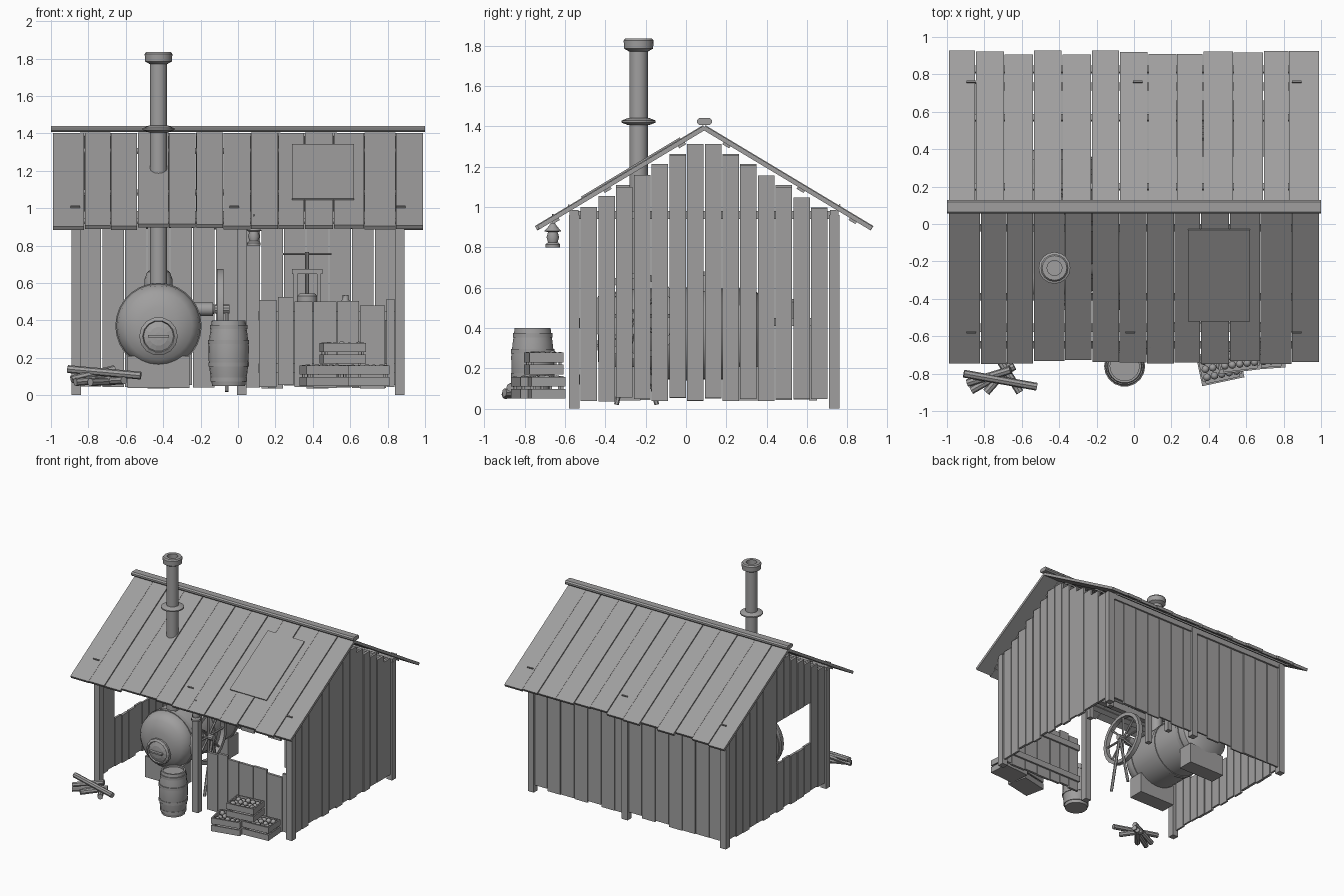
import bpy, bmesh, math, random
from mathutils import Matrix, Vector, Euler

if "Cube" in bpy.data.objects:
    bpy.data.objects.remove(bpy.data.objects["Cube"])

random.seed(4)
grey = bpy.data.materials.new("weathered_grey")
grey.diffuse_color = (0.35, 0.345, 0.345, 1)
grey.use_nodes = True
grey.node_tree.nodes["Principled BSDF"].inputs["Base Color"].default_value = grey.diffuse_color


def finish(name, bm, smooth=False):
    me = bpy.data.meshes.new(name)
    bm.to_mesh(me)
    bm.free()
    me.materials.append(grey)
    ob = bpy.data.objects.new(name, me)
    bpy.context.collection.objects.link(ob)
    if smooth:
        bpy.context.view_layer.objects.active = ob
        ob.select_set(True)
        bpy.ops.object.shade_smooth_by_angle(angle=math.radians(35))
        ob.select_set(False)
    return ob


def box(bm, lo, hi, mat=Matrix()):
    c = [(a + b) / 2 for a, b in zip(lo, hi)]
    s = [b - a for a, b in zip(lo, hi)]
    bmesh.ops.create_cube(bm, size=1, matrix=mat @ Matrix.Translation(c) @ Matrix.Diagonal((*s, 1)))


def rod(bm, a, b, r, n=10):
    a, b = Vector(a), Vector(b)
    d = b - a
    m = Matrix.Translation((a + b) / 2) @ d.to_track_quat('Z', 'Y').to_matrix().to_4x4()
    bmesh.ops.create_cone(bm, cap_ends=True, segments=n, radius1=r, radius2=r, depth=d.length, matrix=m)


def lathe(bm, profile, n, mat=Matrix()):
    """Turn (radius, height) points around local z."""
    rings = []
    for r, z in profile:
        rings.append([bm.verts.new(mat @ Vector((r * math.cos(t), r * math.sin(t), z)))
                      for t in (2 * math.pi * i / n for i in range(n))])
    for p, q in zip(rings, rings[1:]):
        for i in range(n):
            bm.faces.new((p[i], p[(i + 1) % n], q[(i + 1) % n], q[i]))
    bm.faces.new(rings[0][::-1])
    bm.faces.new(rings[-1])


RY, RZ, SLOPE = 0.09, 1.395, 0.6
def under_roof(y):
    return RZ - 0.025 - SLOPE * abs(y - RY)


# Posts and top beams
bm = bmesh.new()
for y in (-0.555, 0.735):
    for x in (-0.865, 0.02, 0.865):
        box(bm, (x - .026, y - .026, 0), (x + .026, y + .026, 0.96))
    box(bm, (-0.89, y - .022, 0.93), (0.89, y + .022, 0.985))
finish("posts_and_beams", bm)
bm = bmesh.new()
for x in (-0.845, 0.845):
    box(bm, (x - .015, -0.555, 0.94), (x + .015, 0.735, 0.98))
finish("tie_beams", bm)

# Side walls: stepped gable boards, the left one with an opening
for name, x, opening in (("right_wall", 0.872, False), ("left_wall", -0.872, True)):
    bm = bmesh.new()
    n, y0, w = 14, -0.525, 1.23 / 14
    for i in range(n):
        a, b = y0 + i * w + .003, y0 + (i + 1) * w - .003
        top = min(under_roof(a), under_roof(b)) - random.uniform(0, .01)
        low = random.uniform(.035, .06)
        t = random.uniform(.007, .011)
        spans = [(low, top)]
        if opening and -0.38 < (a + b) / 2 < 0.13:
            spans = [(low, .44 + random.uniform(-.015, .015)), (.77, top)]
        for z0, z1 in spans:
            box(bm, (x - t, a, z0), (x + t, b, z1))
    finish(name, bm)

# Back wall boards
bm = bmesh.new()
n, w = 14, 1.7 / 14
for i in range(n):
    a = -0.85 + i * w
    t = random.uniform(.006, .011)
    box(bm, (a + .003, .735 - t, random.uniform(.035, .06)), (a + w - .003, .735 + t, .985))
finish("back_wall", bm)

# Low front wall
bm = bmesh.new()
x = 0.11
for w, top in zip((.1, .09, .1, .13, .12, .14, .05), (.51, .525, .5, .5, .505, .48, .515)):
    box(bm, (x + .003, -.56, random.uniform(.035, .055)), (x + w - .003, -.54, top))
    x += w
box(bm, (.11, -.54, .4), (.85, -.525, .45))
box(bm, (.11, -.54, .12), (.85, -.525, .17))
finish("front_low_wall", bm)

# Roof boards on both slopes
ANG = math.atan(SLOPE)
def slope_matrix(side):
    m = Matrix.Translation((0, RY, RZ))
    if side < 0:
        m = m @ Matrix.Rotation(math.pi, 4, 'Z')
    return m @ Matrix.Rotation(-ANG, 4, 'X')
for name, side in (("roof_front", -1), ("roof_back", 1)):
    bm = bmesh.new()
    x = -0.99
    widths = [random.uniform(.13, .16) for _ in range(13)]
    k = 1.98 / sum(widths)
    for i, w in enumerate(widths):
        h = .004 * (i % 2)
        box(bm, (x + .002, 0, -.014 + h), (x + w * k - .002, random.uniform(.945, .972), .008 + h),
            slope_matrix(side))
        x += w * k
    # battens under the boards
    for y in (.12, .55, .85):
        box(bm, (-.86, y, -.026), (.86, y + .04, -.013), slope_matrix(side))
    # little roof nails
    for nx in (-.87, .02, .87):
        box(bm, (nx - .025, .77, 0), (nx + .025, .778, .018), slope_matrix(side))
    finish(name, bm)
bm = bmesh.new()
box(bm, (-1, .055, 1.407), (1, .128, 1.44))
bmesh.ops.bevel(bm, geom=[e for e in bm.edges if abs((e.verts[0].co - e.verts[1].co).x) > 1],
                offset=.01, segments=1, affect='EDGES')
finish("ridge_cap", bm)
bm = bmesh.new()
box(bm, (-.62, .13, .01), (-.29, .70, .019), slope_matrix(-1))
finish("roof_patch", bm)

# Chimney
bm = bmesh.new()
lathe(bm, [(.046, .55), (.046, 1.77), (.072, 1.785), (.074, 1.825), (.066, 1.835), (.04, 1.835), (.04, 1.78)],
      16, Matrix.Translation((-.425, -.235, 0)))
lathe(bm, [(.05, 1.405), (.085, 1.418), (.085, 1.428), (.05, 1.442)], 16, Matrix.Translation((-.425, -.235, 0)))
finish("chimney", bm, True)

# Boiler lying along y
BX, BZ = -.425, .37
bm = bmesh.new()
m = Matrix.Translation((BX, 0, BZ)) @ Matrix.Rotation(math.pi / 2, 4, 'X')
lathe(bm, [(.1, -.4), (.18, -.375), (.215, -.345), (.225, -.3), (.225, .3), (.215, .345), (.18, .38), (.1, .41)], 28, m)
for y in (-.28, 0, .28):
    lathe(bm, [(.22, y - .015), (.231, y - .015), (.231, y + .015), (.22, y + .015)], 28, m)
lathe(bm, [(.075, .55), (.075, .62), (.06, .66), (.025, .68)], 16, Matrix.Translation((BX, .1, 0)))
finish("boiler", bm, True)
bm = bmesh.new()
m = Matrix.Translation((BX, 0, .315)) @ Matrix.Rotation(math.pi / 2, 4, 'X')
lathe(bm, [(.103, .36), (.103, .425), (.085, .435), (.08, .425), (.05, .435), (.02, .438)], 14, m)
box(bm, (BX - .055, -.46, .309), (BX + .055, -.43, .321))
finish("boiler_door", bm)
bm = bmesh.new()
for y in (-.29, .31):
    box(bm, (BX - .165, y - .065, .04), (BX + .165, y + .065, .21))
finish("boiler_cradles", bm)

# Flywheel with shaft, spokes and stand
bm = bmesh.new()
FX, FY, FZ = -.095, -.245, .46
m = Matrix.Translation((FX, FY, FZ)) @ Matrix.Rotation(math.pi / 2, 4, 'Y')
lathe(bm, [(.185, -.018), (.215, -.018), (.215, .018), (.185, .018), (.185, -.018)], 24, m)
bmesh.ops.delete(bm, geom=[f for f in bm.faces if len(f.verts) > 4], context='FACES_ONLY')
for i in range(8):
    t = i * math.pi / 4
    rod(bm, (FX, FY, FZ), (FX, FY + .19 * math.cos(t), FZ + .19 * math.sin(t)), .009, 6)
rod(bm, (FX - .03, FY, FZ), (FX + .05, FY, FZ), .024)
rod(bm, (-.24, FY, FZ), (-.135, FY, FZ), .036, 12)
rod(bm, (-.15, FY, FZ), (-.128, FY, FZ), .026, 12)
for dy in (-.1, .1):
    rod(bm, (FX + .035, FY + dy, .02), (FX + .035, FY, FZ), .012, 6)
finish("flywheel", bm, True)

# Barrel with hoops
bm = bmesh.new()
m = Matrix.Translation((-.05, -.76, 0))
lathe(bm, [(.088, .05), (.1, .12), (.107, .19), (.108, .26), (.1, .33), (.09, .4), (.078, .4), (.078, .385)], 18, m)
for z, r in ((.085, .097), (.165, .108), (.285, .109), (.365, .099)):
    lathe(bm, [(r - .006, z - .011), (r + .001, z - .011), (r + .001, z + .011), (r - .006, z + .011)], 18, m)
finish("barrel", bm, True)

# Crates of apples
def crate(name, x, y, z, deg):
    m = Matrix.Translation((x, y, z)) @ Matrix.Rotation(math.radians(deg), 4, 'Z')
    bm = bmesh.new()
    box(bm, (-.11, -.075, 0), (.11, .075, .01), m)
    for z0 in (0, .06):
        for s in (-1, 1):
            box(bm, (-.115, s * .08 - .005, z0), (.115, s * .08 + .005, z0 + .048), m)
            box(bm, (s * .11 - .005, -.075, z0), (s * .11 + .005, .075, z0 + .048), m)
    for sx in (-.098, .098):
        for sy in (-.069, .069):
            box(bm, (sx - .007, sy - .007, 0), (sx + .007, sy + .007, .112), m)
    finish(name, bm)
    bm = bmesh.new()
    for i in range(5):
        for j in range(3):
            p = (-.08 + i * .04, -.044 + j * .044, .08 + random.uniform(0, .018))
            bmesh.ops.create_uvsphere(bm, u_segments=8, v_segments=6, radius=.021, matrix=m @ Matrix.Translation(p))
    finish(name + "_apples", bm, True)
crate("crate_left", .46, -.76, .05, 12)
crate("crate_right", .69, -.69, .05, 4)
crate("crate_top", .56, -.705, .17, 7)

# Loose logs
bm = bmesh.new()
for a, b in (((-.91, -.80, .14), (-.52, -.87, .105)), ((-.87, -.89, .07), (-.64, -.76, .09)),
             ((-.79, -.9, .07), (-.66, -.75, .075)), ((-.61, -.9, .08), (-.71, -.74, .075)),
             ((-.89, -.85, .085), (-.66, -.78, .14))):
    rod(bm, a, b, .021, 8)
finish("logs", bm)

# Hanging lantern
bm = bmesh.new()
lathe(bm, [(.036, .8), (.036, .815), (.024, .825), (.031, .85), (.024, .875), (.042, .88), (.02, .905), (.01, .92)],
      12, Matrix.Translation((.085, -.66, 0)))
rod(bm, (.085, -.66, .91), (.085, -.66, .965), .004, 6)
finish("lantern", bm, True)

# Workbench with screw press and bottle
bm = bmesh.new()
box(bm, (.15, .36, .41), (.8, .66, .45))
for x in (.18, .77):
    for y in (.39, .63):
        box(bm, (x - .02, y - .02, .04), (x + .02, y + .02, .41))
finish("workbench", bm)
bm = bmesh.new()
PX, PY = .37, .5
for s in (-.062, .062):
    box(bm, (PX + s - .01, PY - .015, .45), (PX + s + .01, PY + .015, .66))
box(bm, (PX - .082, PY - .022, .648), (PX + .082, PY + .022, .675))
rod(bm, (PX, PY, .54), (PX, PY, .765), .011)
rod(bm, (PX - .13, PY, .755), (PX + .13, PY, .755), .006, 8)
lathe(bm, [(.055, .45), (.055, .53), (.04, .545)], 14, Matrix.Translation((PX, PY, 0)))
lathe(bm, [(.025, .45), (.025, .5), (.016, .515), (.016, .535)], 10, Matrix.Translation((.575, PY, 0)))
finish("screw_press", bm, True)
